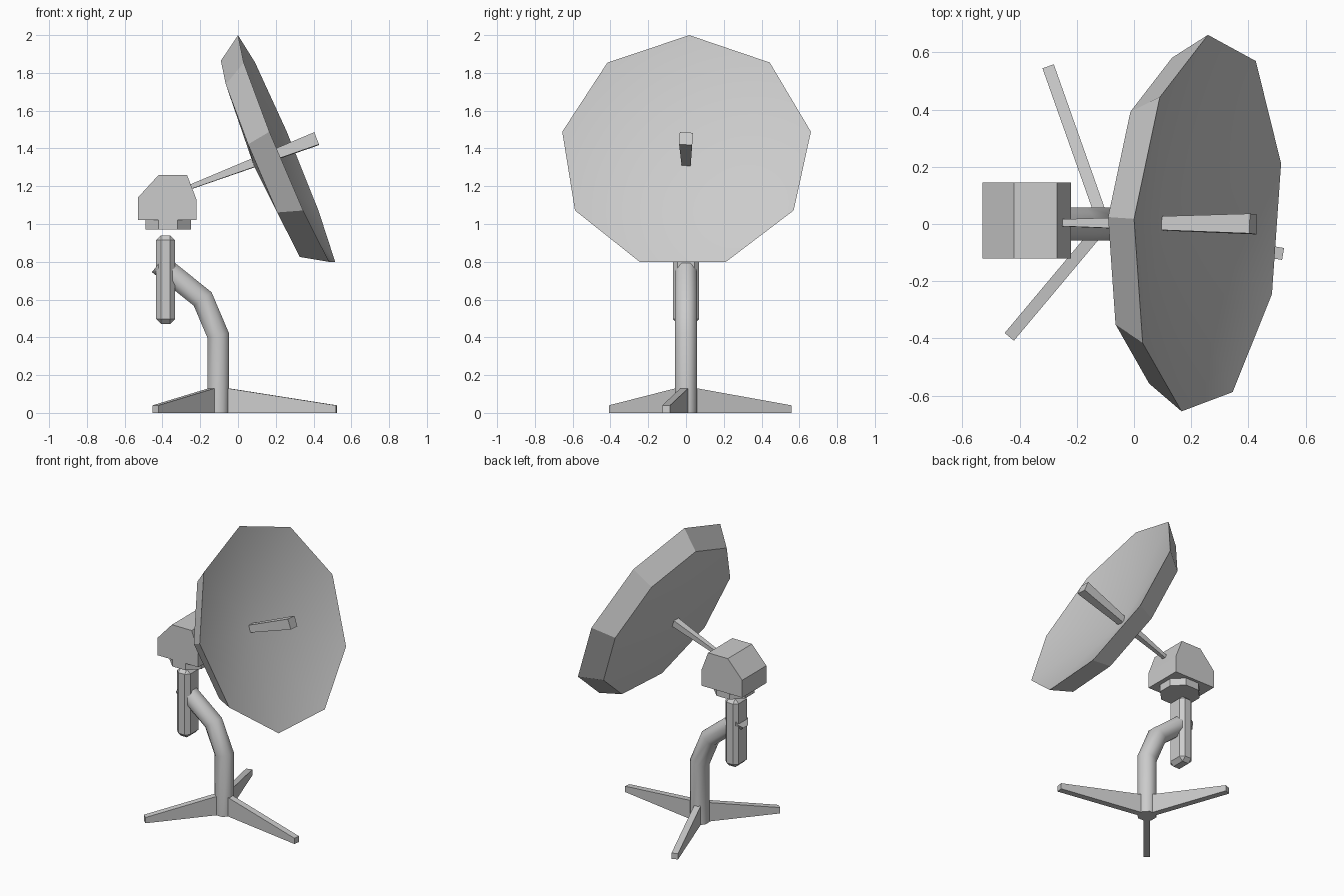
import bpy, bmesh
from math import cos, sin, pi, radians
from mathutils import Vector

if "Cube" in bpy.data.objects:
    bpy.data.objects.remove(bpy.data.objects["Cube"])


def finish(name, bm, smooth=None, bevel=0):
    bmesh.ops.recalc_face_normals(bm, faces=bm.faces)
    me = bpy.data.meshes.new(name)
    bm.to_mesh(me)
    bm.free()
    ob = bpy.data.objects.new(name, me)
    bpy.context.collection.objects.link(ob)
    bpy.ops.object.select_all(action='DESELECT')
    ob.select_set(True)
    bpy.context.view_layer.objects.active = ob
    if bevel:
        mod = ob.modifiers.new("chamfer", 'BEVEL')
        mod.width = bevel
        mod.segments = 1
    if smooth:
        bpy.ops.object.shade_smooth_by_angle(angle=radians(smooth))
    return ob


def loft(bm, rings):
    """Bridge rings of equal length; a one-point ring makes a fan."""
    vs = [[bm.verts.new(p) for p in r] for r in rings]
    for a, b in zip(vs, vs[1:]):
        n = max(len(a), len(b))
        for i in range(n):
            j = (i + 1) % n
            if len(a) == 1:
                bm.faces.new((a[0], b[j], b[i]))
            elif len(b) == 1:
                bm.faces.new((a[i], a[j], b[0]))
            else:
                bm.faces.new((a[i], a[j], b[j], b[i]))
    for r in (vs[0], vs[-1]):
        if len(r) > 2:
            bm.faces.new(r)


def ring(c, u, v, r, n, start=0.0):
    return [c + r * (cos(start + 2 * pi * i / n) * u + sin(start + 2 * pi * i / n) * v)
            for i in range(n)]


def axes(pitch, yaw):
    n = Vector((cos(pitch) * cos(yaw), cos(pitch) * sin(yaw), sin(pitch)))
    u = Vector((-sin(yaw), cos(yaw), 0))
    return n, u, n.cross(u)


def prism(name, profile, y0, y1):
    """Extrude an x-z profile along y."""
    bm = bmesh.new()
    loft(bm, [[Vector((x, y, z)) for x, z in profile] for y in (y0, y1)])
    return finish(name, bm)


X, Y, Z = Vector((1, 0, 0)), Vector((0, 1, 0)), Vector((0, 0, 1))

# Nine-sided dish: inner bowl, rim, bevelled skirt and back
n, u, up = axes(radians(22.6), radians(-4))
c = Vector((0.257, 0, 1.381))
bm = bmesh.new()
loft(bm, [[c - 0.168 * n],
          ring(c, up, u, 0.67, 9),
          ring(c - 0.136 * n, up, u, 0.58, 9),
          [c - 0.188 * n]])
finish("dish", bm, smooth=30)

# Tapered feed rod through the dish
n, u, up = axes(radians(21.2), 0)
bm = bmesh.new()
loft(bm, [ring(Vector((-0.255, 0.004, 1.195)), up, u, 0.017, 4, radians(48)),
          ring(Vector((0.417, 0, 1.452)), up, u, 0.049, 4, radians(48))])
finish("feed_rod", bm)

# Motor housing
prism("housing", [(-0.53, 1.02), (-0.53, 1.14), (-0.42, 1.26), (-0.27, 1.26),
                  (-0.22, 1.13), (-0.22, 1.02)], -0.12, 0.145)

# Octagonal collar under the housing
bm = bmesh.new()
loft(bm, [ring(Vector((-0.37, 0.005, z)), X, Y, 0.13, 8, pi / 8) for z in (0.97, 1.02)])
finish("collar", bm)

# Chamfered upright column
bm = bmesh.new()
bmesh.ops.create_cube(bm, size=1)
bmesh.ops.scale(bm, vec=(0.10, 0.14, 0.47), verts=bm.verts)
bmesh.ops.translate(bm, vec=(-0.383, 0, 0.705), verts=bm.verts)
finish("column", bm, bevel=0.026)

# Bent post: sweep an octagon along the path, mitring each bend
path = [Vector(p) for p in ((-0.105, 0, 0), (-0.105, 0, 0.41),
                            (-0.187, 0, 0.603), (-0.42, 0, 0.79))]
rings = []
for i, p in enumerate(path):
    d0 = (p - path[max(i - 1, 0)]).normalized()
    d1 = (path[min(i + 1, 3)] - p).normalized()
    t = (d0 + d1).normalized()
    side = Y.cross(t)
    stretch = 1 / max(t.dot(d1), t.dot(d0))
    rings.append(ring(p, side * stretch, Y, 0.062, 8, pi / 8))
bm = bmesh.new()
loft(bm, rings)
finish("bent_post", bm, smooth=46)

# Three tapered legs
for i, (angle, length) in enumerate(((-9.5, 0.635), (109.5, 0.585), (230, 0.515))):
    leg = prism(f"leg_{i + 1}", [(0, 0), (length, 0), (length, 0.04), (0.055, 0.13),
                                 (0, 0.13)], -0.021, 0.021)
    leg.location = (-0.105, 0, 0)
    leg.rotation_euler.z = radians(angle)
